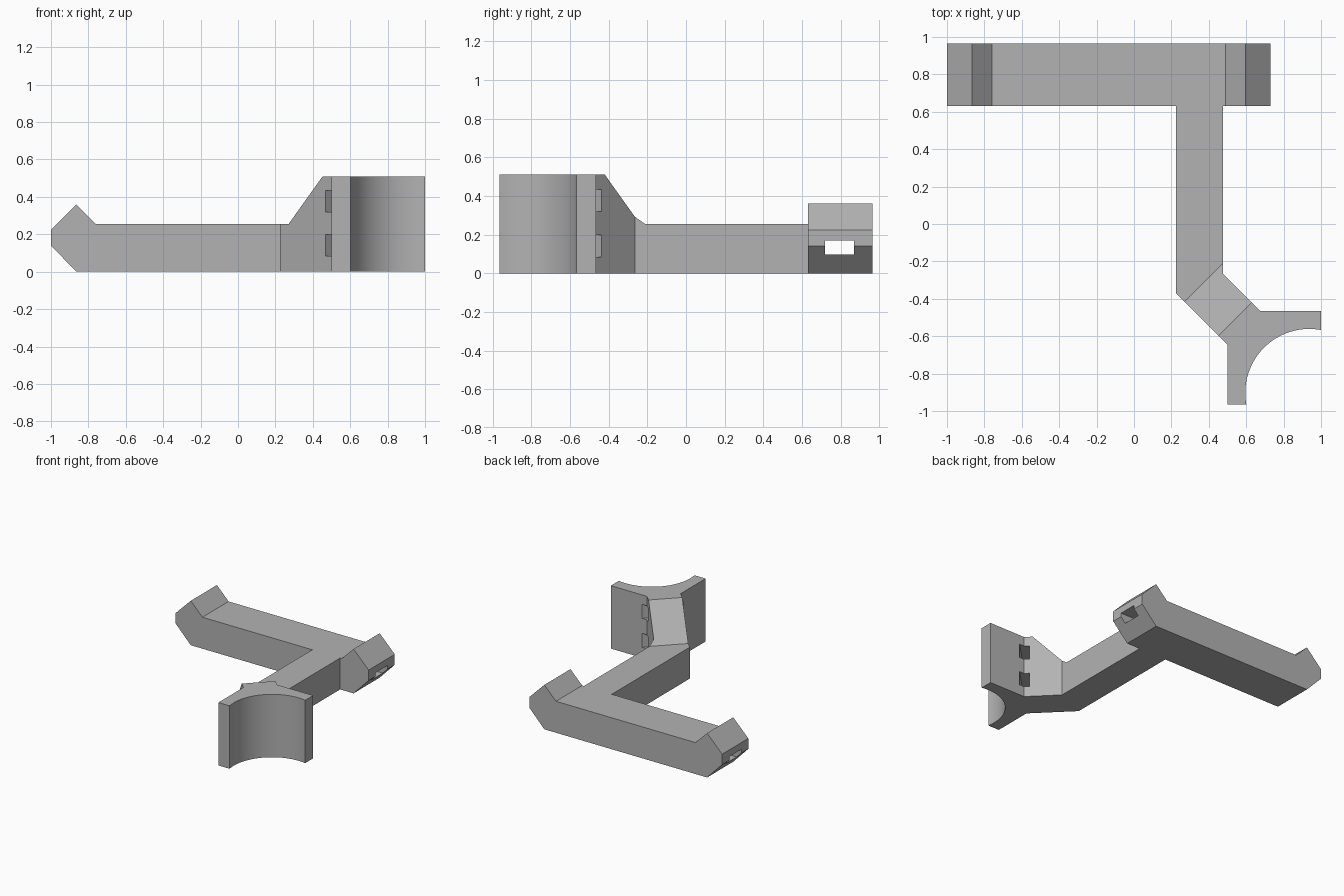
import bpy, bmesh, math
from mathutils import Matrix, Vector

if "Cube" in bpy.data.objects:
    bpy.data.objects.remove(bpy.data.objects["Cube"], do_unlink=True)

grey = bpy.data.materials.new("plain_grey")
grey.use_nodes = True
GREY = (0.45, 0.45, 0.45, 1)
grey.diffuse_color = GREY
grey.node_tree.nodes["Principled BSDF"].inputs["Base Color"].default_value = GREY


def prism(name, outline, a, b, x_axis, y_axis, helper=False):
    """Extrude a 2D outline from a to b along the axis normal to its plane."""
    x, y = Vector(x_axis).normalized(), Vector(y_axis).normalized()
    n = x.cross(y)
    bm = bmesh.new()
    face = bm.faces.new([bm.verts.new(x * p + y * q + n * a) for p, q in outline])
    moved = bmesh.ops.extrude_face_region(bm, geom=[face])["geom"]
    bmesh.ops.translate(bm, vec=n * (b - a),
                        verts=[v for v in moved if isinstance(v, bmesh.types.BMVert)])
    bmesh.ops.recalc_face_normals(bm, faces=bm.faces)
    mesh = bpy.data.meshes.new(name)
    bm.to_mesh(mesh)
    bm.free()
    mesh.materials.append(grey)
    ob = bpy.data.objects.new(name, mesh)
    bpy.context.collection.objects.link(ob)
    ob.hide_render = helper
    return ob


def combine(target, other, operation):
    """Apply a boolean and discard the helper."""
    mod = target.modifiers.new(operation, 'BOOLEAN')
    mod.operation, mod.solver, mod.object = operation, 'EXACT', other
    bpy.ops.object.select_all(action='DESELECT')
    bpy.context.view_layer.objects.active = target
    target.select_set(True)
    bpy.ops.object.modifier_apply(modifier=mod.name)
    bpy.data.objects.remove(other, do_unlink=True)


def rect(x0, x1, y0, y1):
    return [(x0, y0), (x1, y0), (x1, y1), (x0, y1)]


X, Y, Z = (1, 0, 0), (0, 1, 0), (0, 0, 1)
DIAG = (1, -1, 0)
BAR_TOP, TOP = 0.255, 0.51

# Stem, angled neck and curved saddle share one plan outline
cx, cy, r = 0.937, -0.903, 0.342
a0, a1 = math.radians(190.5), math.radians(79.4)
arc = [(cx + r * math.cos(a0 + (a1 - a0) * i / 32),
        cy + r * math.sin(a0 + (a1 - a0) * i / 32)) for i in range(33)]
plan = [(0.225, 0.7), (0.225, -0.37), (0.5, -0.645), (0.5, -0.965)] + arc + [
    (1.0, -0.465), (0.675, -0.465), (0.475, -0.265), (0.475, 0.7)]
frame = prism("saddle_frame", plan, 0, TOP, X, Y)

# Lower the stem and slope the neck up to the saddle
step = [(-1, BAR_TOP), (0.485, BAR_TOP), (0.742, TOP), (0.80, TOP + 0.0576), (-1, 0.7)]
combine(frame, prism("slope_cutter", step, -2, 2, DIAG, Z, True), 'DIFFERENCE')

# Strap slots across the neck
for z in (0.085, 0.32):
    slot = rect(0.765, 0.837, z, z + 0.113)
    combine(frame, prism("neck_slot_cutter", slot, -1, 1, DIAG, Z, True), 'DIFFERENCE')

# Crossbar with pointed, raised ends and a slot along its length
left_end = [(0.49, BAR_TOP), (0.595, 0.36), (0.73, 0.225), (0.73, 0.14), (0.595, 0)]
right_end = [(-0.27 - x, z) for x, z in reversed(left_end)]
bar = prism("crossbar", left_end + right_end, -0.965, -0.63, X, Z)
combine(bar, prism("bar_slot_cutter", rect(0.72, 0.87, 0.098, 0.17), -2, 2, Y, Z, True),
        'DIFFERENCE')
combine(frame, bar, 'UNION')

# Smooth curve, crisp edges
bpy.ops.object.select_all(action='DESELECT')
frame.select_set(True)
bpy.context.view_layer.objects.active = frame
bpy.ops.object.shade_smooth_by_angle(angle=math.radians(30))
